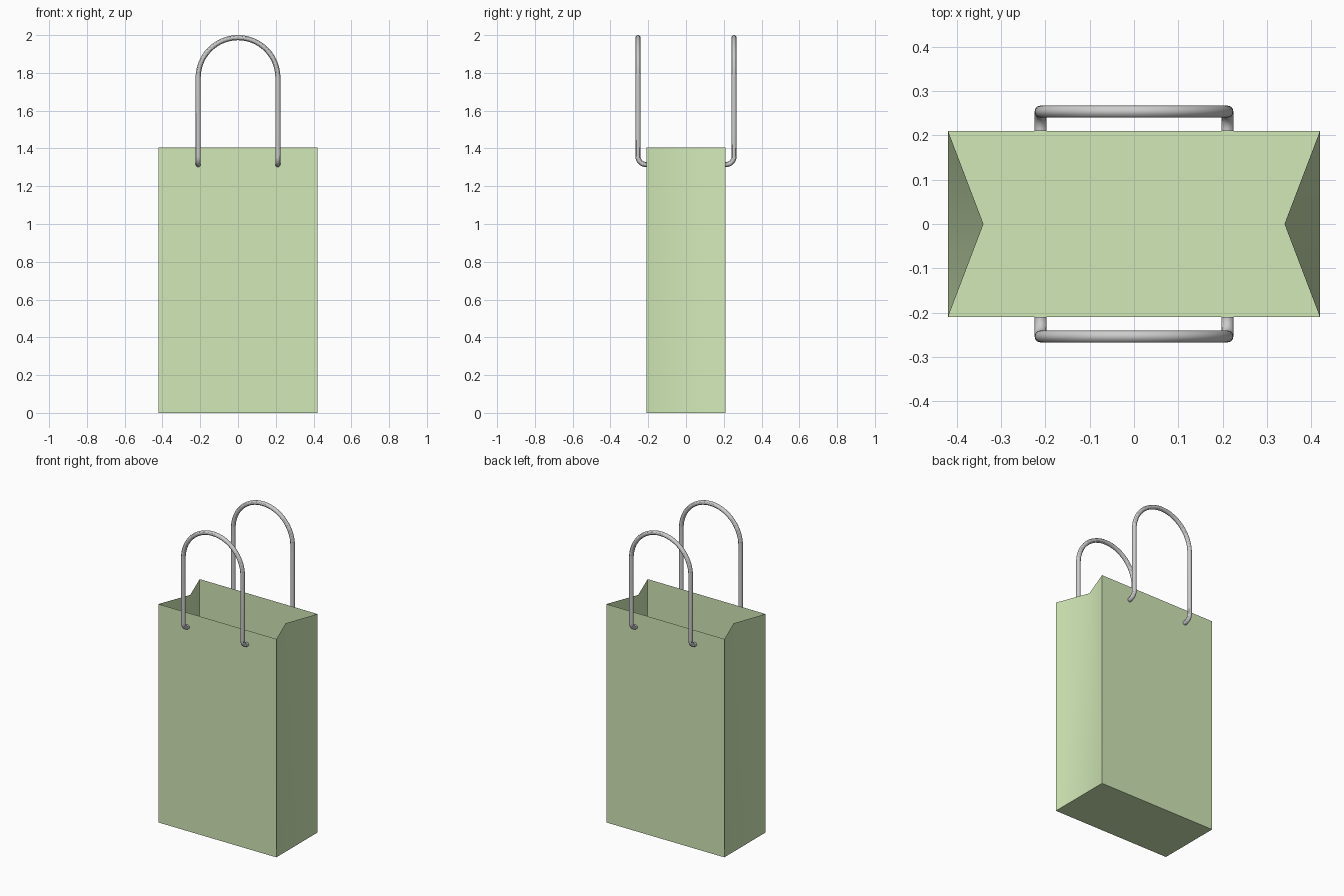
import bpy, bmesh, math

if "Cube" in bpy.data.objects:
    bpy.data.objects.remove(bpy.data.objects["Cube"])

W, D, H = 0.42, 0.21, 1.405      # half width, half depth, height of the bag
FOLD = 0.34                      # x of the gusset fold at the rim
R = 0.0135                       # handle cord radius

green = bpy.data.materials.new("green_paper")
green.diffuse_color = (0.64, 0.81, 0.47, 1)
green.use_nodes = True
green.node_tree.nodes["Principled BSDF"].inputs["Base Color"].default_value = green.diffuse_color


def smooth(obj):
    bpy.ops.object.select_all(action='DESELECT')
    obj.select_set(True)
    bpy.context.view_layer.objects.active = obj
    bpy.ops.object.shade_smooth_by_angle(angle=math.radians(30))


# Paper bag: open top, sides folding inward towards the rim
def ring(bm, fold, z):
    pts = [(-W, -D), (W, -D), (fold, 0), (W, D), (-W, D), (-fold, 0)]
    return [bm.verts.new((x, y, z)) for x, y in pts]


bm = bmesh.new()
low, top = ring(bm, W, 0), ring(bm, FOLD, H)
bm.faces.new(low[::-1])
for i in range(6):
    j = (i + 1) % 6
    if i in (2, 5):              # gusset half starting at the fold
        bm.faces.new((low[j], top[j], top[i], low[i]))
    else:
        bm.faces.new((low[i], low[j], top[j], top[i]))
me = bpy.data.meshes.new("bag_body")
bm.to_mesh(me)
bm.free()
me.materials.append(green)
bag = bpy.data.objects.new("bag_body", me)
bpy.context.collection.objects.link(bag)
smooth(bag)


# Handles: cord leaves the panel, bends upward and arches over
def handle(name, side):
    y_out, z_low, bend, half = 0.254, 1.315, 0.042, 0.211
    z_arc = 2 - R - half
    leg = [(half, 0.2102, z_low)]
    for k in range(9):
        a = math.pi / 2 * k / 8
        leg.append((half, y_out - bend + bend * math.sin(a),
                    z_low + bend - bend * math.cos(a)))
    arc = [(half * math.cos(math.pi * k / 32), y_out,
            z_arc + half * math.sin(math.pi * k / 32)) for k in range(1, 32)]
    arc = [(half, y_out, z_arc)] + arc + [(-half, y_out, z_arc)]
    path = leg + arc + [(-x, y, z) for x, y, z in reversed(leg)]
    cu = bpy.data.curves.new(name, 'CURVE')
    cu.dimensions = '3D'
    cu.bevel_depth = R
    cu.bevel_resolution = 4
    cu.use_fill_caps = True
    sp = cu.splines.new('POLY')
    sp.points.add(len(path) - 1)
    for p, (x, y, z) in zip(sp.points, path):
        p.co = (x, y * side, z, 1)
    obj = bpy.data.objects.new(name, cu)
    bpy.context.collection.objects.link(obj)
    bpy.ops.object.select_all(action='DESELECT')
    obj.select_set(True)
    bpy.context.view_layer.objects.active = obj
    bpy.ops.object.convert(target='MESH')
    smooth(bpy.context.object)


handle("front_handle", -1)
handle("back_handle", 1)
